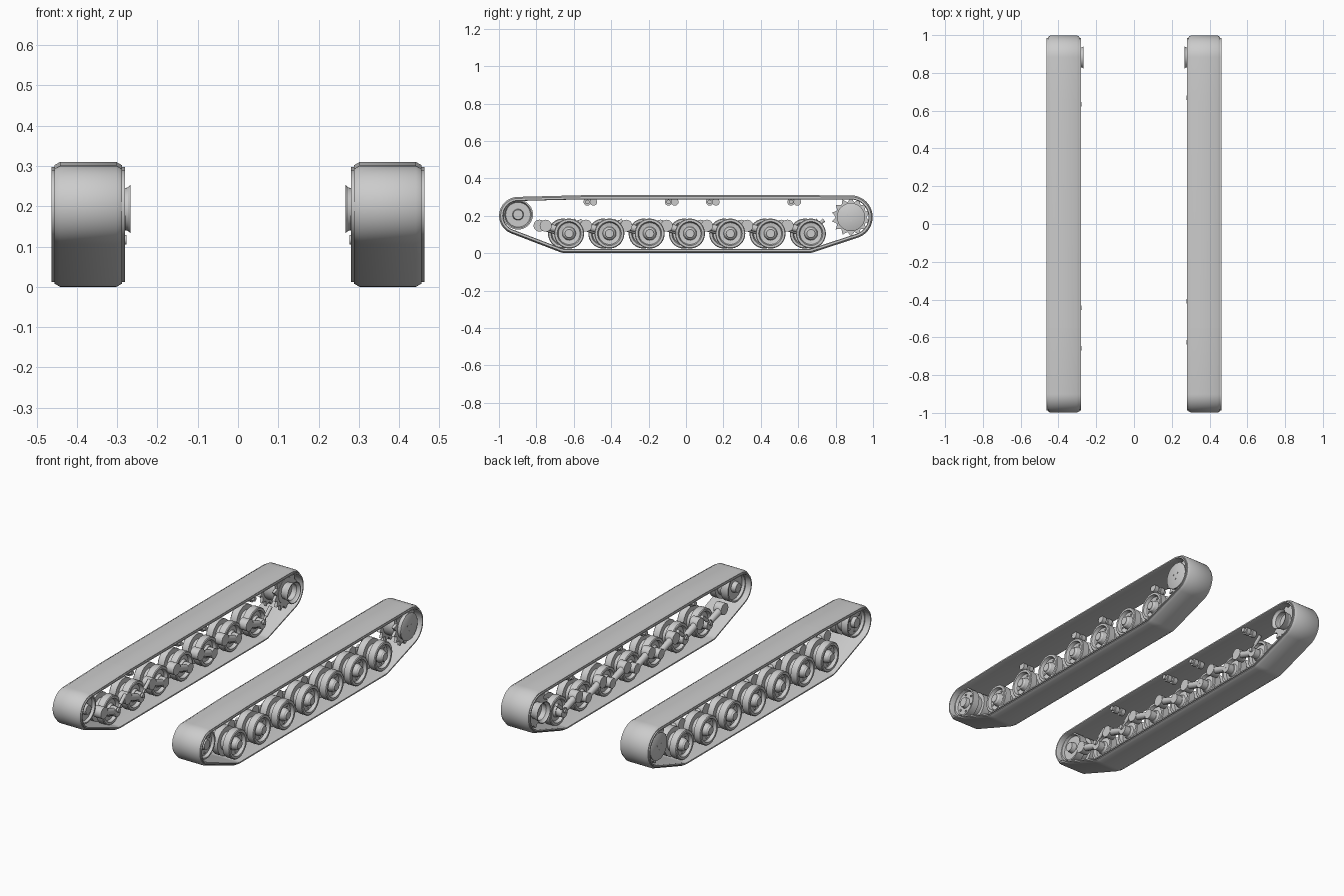
import bpy, bmesh, math
from mathutils import Vector

cube = bpy.data.objects.get("Cube")
if cube:
    bpy.data.objects.remove(cube)

steel = bpy.data.materials.new("plain_grey")
steel.use_nodes = True
GREY = (0.6, 0.6, 0.6, 1)
steel.diffuse_color = GREY
steel.node_tree.nodes["Principled BSDF"].inputs["Base Color"].default_value = GREY

TRACK_X = 0.372


def finish(name, bm, smooth=True):
    bmesh.ops.remove_doubles(bm, verts=bm.verts, dist=1e-5)
    bmesh.ops.recalc_face_normals(bm, faces=bm.faces)
    mesh = bpy.data.meshes.new(name)
    bm.to_mesh(mesh)
    bm.free()
    mesh.materials.append(steel)
    obj = bpy.data.objects.new(name, mesh)
    bpy.context.collection.objects.link(obj)
    if smooth:
        bpy.ops.object.select_all(action="DESELECT")
        obj.select_set(True)
        bpy.context.view_layer.objects.active = obj
        bpy.ops.object.shade_smooth_by_angle(angle=math.radians(32))
    return obj


def skin(bm, rings, closed_section):
    """Join consecutive rings (the ring list is always closed) with quads."""
    count = len(rings[0])
    for i, ring in enumerate(rings):
        after = rings[(i + 1) % len(rings)]
        for j in range(count if closed_section else count - 1):
            k = (j + 1) % count
            bm.faces.new((ring[j], ring[k], after[k], after[j]))


def add_lathe(bm, side, profile, y, z, segments=32):
    """Spin (offset from track centre, radius) points around a sideways axle."""
    rings = []
    for i in range(segments):
        a = math.tau * i / segments
        rings.append([bm.verts.new((side * (TRACK_X + u), y + r * math.cos(a),
                                    z + r * math.sin(a))) for u, r in profile])
    skin(bm, rings, False)
    bmesh.ops.dissolve_degenerate(bm, dist=1e-6, edges=bm.edges)


def add_pin(bm, side, u0, u1, r, y, z, segments=16):
    add_lathe(bm, side, [(u0, 0), (u0, r), (u1, r), (u1, 0)], y, z, segments)


def add_rod(bm, start, end, r0, r1):
    start, end = Vector(start), Vector(end)
    axis = end - start
    spin = axis.to_track_quat("Z", "Y").to_matrix().to_4x4()
    spin.translation = (start + end) / 2
    bmesh.ops.create_cone(bm, cap_ends=True, segments=12, radius1=r0, radius2=r1,
                          depth=axis.length, matrix=spin)


def add_bolts(bm, side, u, y, z, circle, count=5, r=0.006):
    for i in range(count):
        a = math.tau * i / count - math.pi / 2
        add_pin(bm, side, u - 0.004, u + 0.004, r,
                y + circle * math.cos(a), z + circle * math.sin(a), 6)


# Belt route: arcs given as centre y, centre z, radius, start and end angle
ROUTE = [(0.882, 0.193, 0.116, -71, 89, 24), (0.65, 0.21, 0.1, 89, 90, 2),
         (-0.55, 0.21, 0.1, 90, 91.5, 2), (-0.898, 0.2, 0.101, 91.5, 249, 24),
         (-0.64, 0.1, 0.1, 249, 270, 6), (0.65, 0.1, 0.1, 270, 289, 6)]
# Belt section: sideways offset and depth below the tread, one half
HALF = [(0.07, 0), (0.084, 0.008), (0.084, 0.012), (0.091, 0.012), (0.091, 0.019),
        (0.084, 0.022)]
SECTION = HALF + [(-u, d) for u, d in reversed(HALF)]


def build_track(side, label):
    bm = bmesh.new()
    rings = []
    for y, z, radius, a0, a1, steps in ROUTE:
        for i in range(steps):
            a = math.radians(a0 + (a1 - a0) * i / (steps - 1))
            rings.append([bm.verts.new((side * (TRACK_X + u),
                                        y + (radius - d) * math.cos(a),
                                        z + (radius - d) * math.sin(a)))
                          for u, d in SECTION])
    skin(bm, rings, True)
    finish(label + "_track_belt", bm)


WHEEL = [(-0.048, 0), (-0.048, 0.03), (-0.035, 0.036), (-0.03, 0.058), (-0.048, 0.064),
         (-0.048, 0.076), (-0.044, 0.08), (-0.006, 0.08), (-0.006, 0.052), (0.026, 0.052),
         (0.026, 0.08), (0.064, 0.08), (0.068, 0.076), (0.068, 0.064), (0.05, 0.058),
         (0.046, 0.036), (0.068, 0.029), (0.072, 0.024), (0.078, 0.022), (0.078, 0)]


def build_road_wheel(side, label, number, y):
    z = 0.105
    bm = bmesh.new()
    add_lathe(bm, side, WHEEL, y, z, 36)
    add_bolts(bm, side, 0.049, y, z, 0.047)
    finish(f"{label}_road_wheel_{number}", bm)

    # Swing arm with its hull pivot and axle boss
    bm = bmesh.new()
    pivot_y, pivot_z, arm_x = y - 0.125, 0.147, side * (TRACK_X - 0.068)
    add_pin(bm, side, -0.088, -0.04, 0.032, pivot_y, pivot_z, 20)
    add_pin(bm, side, -0.084, -0.04, 0.027, y, z, 20)
    add_rod(bm, (arm_x, pivot_y, pivot_z), (arm_x, y, z), 0.02, 0.017)
    finish(f"{label}_swing_arm_{number}", bm)

    # Dampers on the first two and the last arm
    if number in (1, 2, 7):
        bm = bmesh.new()
        rod_x = side * (TRACK_X - 0.082)
        add_pin(bm, side, -0.095, -0.07, 0.012, y, z + 0.012)
        add_rod(bm, (rod_x, y, z + 0.012), (rod_x, y + 0.035, z + 0.045), 0.006, 0.006)
        add_rod(bm, (rod_x, y + 0.025, z + 0.035), (rod_x, y + 0.07, z + 0.072), 0.01, 0.01)
        finish(f"{label}_damper_{number}", bm)


def build_return_roller(side, label, number, y):
    bm = bmesh.new()
    add_lathe(bm, side, [(-0.085, 0), (-0.085, 0.012), (-0.07, 0.012), (-0.07, 0.02),
                         (-0.045, 0.02), (-0.045, 0.012), (-0.03, 0.012), (-0.03, 0.02),
                         (-0.005, 0.02), (-0.005, 0)], y, 0.274, 20)
    finish(f"{label}_return_roller_{number}", bm)


def build_idler(side, label):
    y, z = -0.898, 0.206
    bm = bmesh.new()
    add_lathe(bm, side, [(-0.07, 0), (-0.07, 0.025), (-0.045, 0.03), (-0.045, 0.068),
                         (-0.06, 0.072), (-0.06, 0.08), (-0.015, 0.08), (-0.015, 0.06),
                         (0.02, 0.06), (0.02, 0.08), (0.06, 0.08), (0.06, 0.072),
                         (0.045, 0.066), (0.045, 0.03), (0.065, 0.026), (0.065, 0)],
              y, z, 36)
    add_bolts(bm, side, 0.046, y, z, 0.05, 6)
    finish(label + "_idler_wheel", bm)


def build_sprocket(side, label):
    y, z = 0.882, 0.193
    bm = bmesh.new()
    # Drum with an outer cover disc and a hollow flared inner flange
    add_lathe(bm, side, [(-0.06, 0), (-0.06, 0.043), (-0.105, 0.056), (-0.105, 0.06),
                         (-0.088, 0.045), (-0.055, 0.045), (-0.055, 0.07), (0.07, 0.07),
                         (0.07, 0.075), (0.076, 0.075), (0.079, 0.07), (0.079, 0)],
              y, z, 36)
    add_bolts(bm, side, 0.077, y, z, 0.02, 3, 0.004)
    finish(label + "_drive_drum", bm)

    # Toothed rings
    teeth = 14
    bm = bmesh.new()
    for u in (-0.045, 0.045):
        loops = []
        for du in (-0.008, 0.008):
            loop = []
            for i in range(teeth * 4):
                a = math.tau * i / (teeth * 4)
                r = (0.082, 0.09, 0.105, 0.09)[i % 4]
                loop.append(bm.verts.new((side * (TRACK_X + u + du),
                                          y + r * math.cos(a), z + r * math.sin(a))))
            bm.faces.new(loop)
            loops.append(loop)
        for i in range(len(loops[0])):
            k = (i + 1) % len(loops[0])
            bm.faces.new((loops[0][i], loops[0][k], loops[1][k], loops[1][i]))
    finish(label + "_sprocket_teeth", bm, False)


# The running gear on one side sits slightly behind the other
for side, label, shift in ((1, "left", 0), (-1, "right", -0.033)):
    build_track(side, label)
    build_idler(side, label)
    build_sprocket(side, label)
    for n in range(7):
        build_road_wheel(side, label, n + 1, -0.625 + 0.2155 * n + shift)
    for n, y in enumerate((-0.495, -0.06, 0.16, 0.595)):
        build_return_roller(side, label, n + 1, y + shift)
